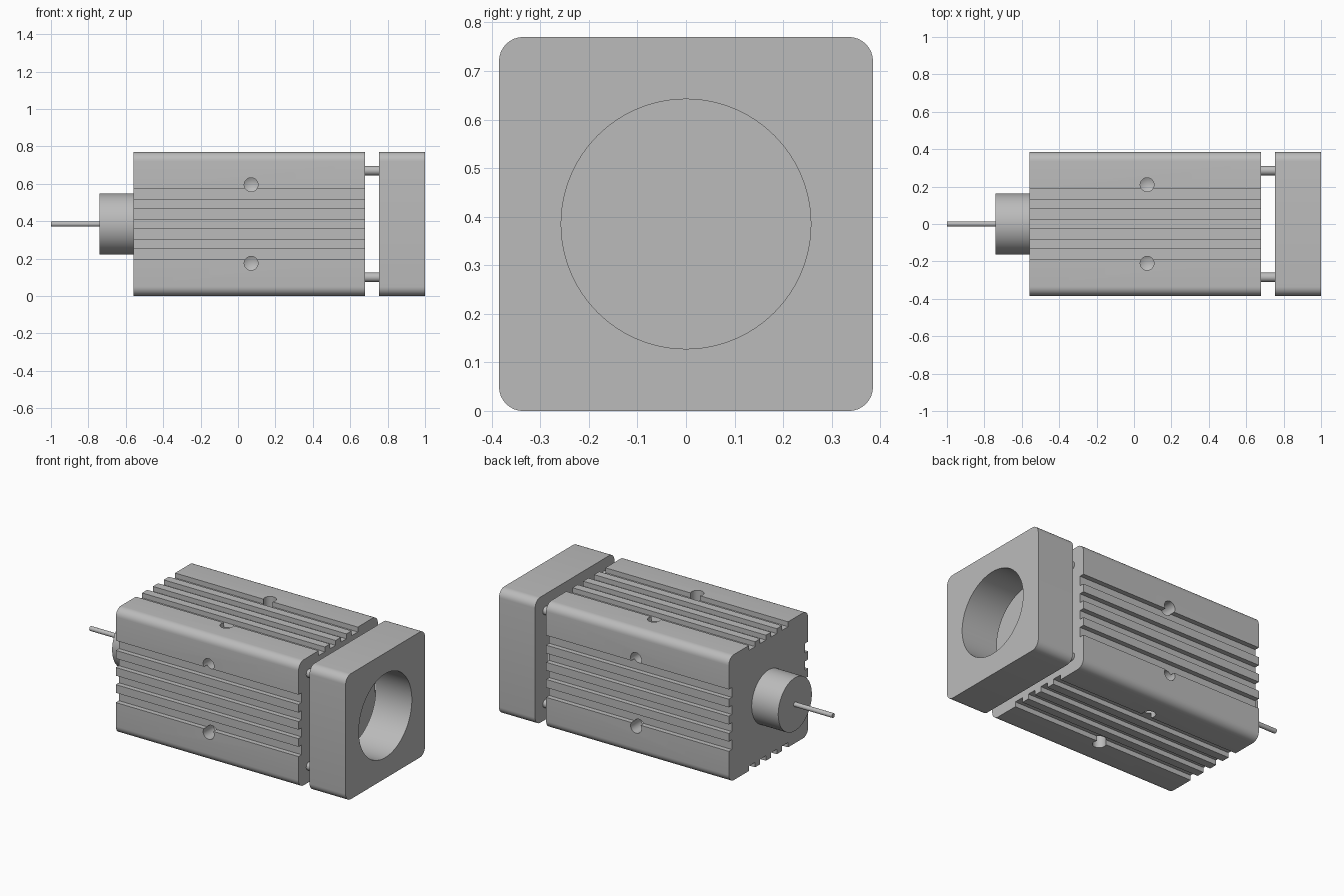
import bpy, bmesh, math
from mathutils import Matrix, Vector

if "Cube" in bpy.data.objects:
    bpy.data.objects.remove(bpy.data.objects["Cube"], do_unlink=True)

HALF = 0.385          # half width of the square section
CORNER = 0.05         # corner radius of the section
BODY_X = (-0.56, 0.68)
PLATE_X = (0.755, 1.0)
CENTRE = Vector((0, 0, HALF))

grey = bpy.data.materials.new("metal_grey")
colour = (0.5, 0.5, 0.5, 1)
grey.diffuse_color = colour
grey.use_nodes = True
grey.node_tree.nodes["Principled BSDF"].inputs["Base Color"].default_value = colour


def to_object(name, bm):
    bmesh.ops.recalc_face_normals(bm, faces=bm.faces)
    mesh = bpy.data.meshes.new(name)
    bm.to_mesh(mesh)
    bm.free()
    mesh.materials.append(grey)
    obj = bpy.data.objects.new(name, mesh)
    bpy.context.collection.objects.link(obj)
    return obj


def extrude_x(name, profile, x0, x1):
    """Extrude a (y, z) profile around the centre axis along x."""
    bm = bmesh.new()
    face = bm.faces.new([bm.verts.new((x0, y, z + HALF)) for y, z in profile])
    new = bmesh.ops.extrude_face_region(bm, geom=[face])["geom"]
    verts = [g for g in new if isinstance(g, bmesh.types.BMVert)]
    bmesh.ops.translate(bm, verts=verts, vec=(x1 - x0, 0, 0))
    return to_object(name, bm)


def circle(radius, y=0, z=0, n=48):
    return [(y + radius * math.cos(2 * math.pi * i / n),
             z + radius * math.sin(2 * math.pi * i / n)) for i in range(n)]


def square_section(grooves=(), depth=0.03):
    """Rounded square, each side cut by the same grooves."""
    side = []
    for a, b in grooves:
        side += [(HALF, a), (HALF - depth, a), (HALF - depth, b), (HALF, b)]
    inner = HALF - CORNER
    for i in range(9):
        t = math.pi / 2 * i / 8
        side.append((inner + CORNER * math.cos(t), inner + CORNER * math.sin(t)))
    points = []
    for _ in range(4):
        points += side
        side = [(-z, y) for y, z in side]
    return points


def cut(obj, cutter):
    mod = obj.modifiers.new("cut", "BOOLEAN")
    mod.operation = "DIFFERENCE"
    mod.solver = "EXACT"
    mod.object = cutter
    bpy.context.view_layer.objects.active = obj
    bpy.ops.object.modifier_apply(modifier=mod.name)
    bpy.data.objects.remove(cutter, do_unlink=True)


# Finned body
grooves = [(-0.19, -0.13), (-0.08, -0.025), (0.025, 0.08), (0.13, 0.19)]
body = extrude_x("finned_body", square_section(grooves), *BODY_X)

# Drilled holes with conical bottoms, two on each long side
bm = bmesh.new()
for quarter in range(4):
    turn = Matrix.Rotation(quarter * math.pi / 2, 4, "X")
    for offset in (-0.21, 0.21):
        place = Matrix.Translation(CENTRE) @ turn
        for r_low, z_low, z_high in ((0.037, 0.285, 0.45), (0.0, 0.264, 0.285)):
            if r_low:
                low = [bm.verts.new(place @ Vector((0.07 + a, offset + b, z_low)))
                       for a, b in circle(r_low, n=32)]
                high = [bm.verts.new(place @ Vector((0.07 + a, offset + b, z_high)))
                        for a, b in circle(r_low, n=32)]
                bm.faces.new(high)
                for i in range(32):
                    j = (i + 1) % 32
                    bm.faces.new((low[i], low[j], high[j], high[i]))
            else:
                tip = bm.verts.new(place @ Vector((0.07, offset, z_low)))
                for i in range(32):
                    bm.faces.new((low[i], tip, low[(i + 1) % 32]))
cut(body, to_object("drill_cutter", bm))

# Front plate with a round opening
plate = extrude_x("front_plate", square_section(), *PLATE_X)
cut(plate, extrude_x("bore_cutter", circle(0.257, n=96), 0.7, 1.1))

parts = [body, plate]

# Four pins between the body and the plate
for y, y_name in ((-0.285, "right"), (0.285, "left")):
    for z, z_name in ((-0.285, "lower"), (0.285, "upper")):
        parts.append(extrude_x(f"pin_{z_name}_{y_name}", circle(0.025, y, z, 24),
                               BODY_X[1], PLATE_X[0]))

# Rear boss and cable
parts.append(extrude_x("rear_boss", circle(0.163, n=64), -0.74, BODY_X[0]))
parts.append(extrude_x("cable", circle(0.014, n=20), -1.0, -0.74))

# Smooth round surfaces, keep edges crisp
bpy.ops.object.select_all(action="DESELECT")
for part in parts:
    part.select_set(True)
bpy.context.view_layer.objects.active = body
bpy.ops.object.shade_smooth_by_angle(angle=math.radians(25))
